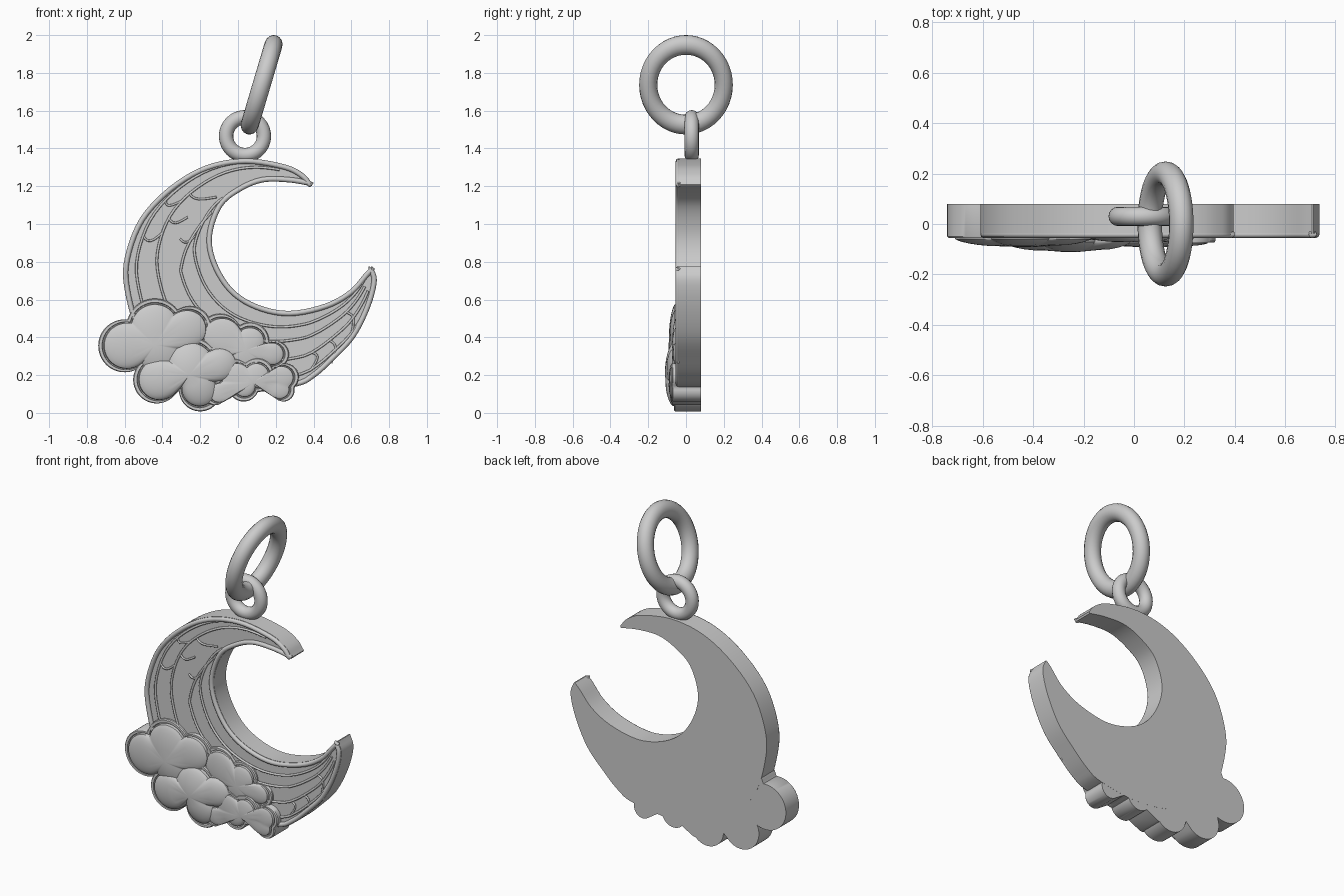
import bpy, bmesh, math
from mathutils import Vector

cube = bpy.data.objects.get("Cube")
if cube:
    bpy.data.objects.remove(cube, do_unlink=True)

BACK, FACE = .08, -.037

metal = bpy.data.materials.new("silver grey metal")
metal.use_nodes = True
metal.diffuse_color = (.6, .6, .6, 1)
metal.node_tree.nodes["Principled BSDF"].inputs["Base Color"].default_value = (.6, .6, .6, 1)


def finish(obj, angle=35):
    obj.data.materials.clear()
    obj.data.materials.append(metal)
    bpy.ops.object.select_all(action='DESELECT')
    obj.select_set(True)
    bpy.context.view_layer.objects.active = obj
    bpy.ops.object.shade_smooth_by_angle(angle=math.radians(angle))


def mesh_object(name, bm):
    bmesh.ops.recalc_face_normals(bm, faces=bm.faces[:])
    mesh = bpy.data.meshes.new(name)
    bm.to_mesh(mesh)
    bm.free()
    obj = bpy.data.objects.new(name, mesh)
    bpy.context.collection.objects.link(obj)
    finish(obj)
    return obj


def spline(points, steps=5):
    """Smooth open path through the points."""
    pts = [Vector(p) for p in points]
    pts = [2 * pts[0] - pts[1]] + pts + [2 * pts[-1] - pts[-2]]
    path = []
    for a, b, c, d in zip(pts, pts[1:], pts[2:], pts[3:]):
        for i in range(steps):
            t = i / steps
            path.append(b + (c - a) * t / 2 + (a - b * 2.5 + c * 2 - d / 2) * t * t
                        + ((b - c) * 3 + d - a) * t ** 3 / 2)
    return path + [pts[-2]]


def along(path, s):
    """Point at fraction s of the path length."""
    lengths = [(b - a).length for a, b in zip(path, path[1:])]
    left = s * sum(lengths)
    for a, b, size in zip(path, path[1:], lengths):
        if left <= size:
            return a.lerp(b, left / size)
        left -= size
    return path[-1]


def wire(name, path, radius, depth, closed=False):
    """Raised rounded line lying on the front face."""
    curve = bpy.data.curves.new(name, 'CURVE')
    curve.dimensions = '3D'
    curve.bevel_depth = radius
    curve.bevel_resolution = 2
    curve.use_fill_caps = True
    line = curve.splines.new('POLY')
    line.points.add(len(path) - 1)
    for point, p in zip(line.points, path):
        point.co = (p.x, depth, p.y, 1)
    line.use_cyclic_u = closed
    obj = bpy.data.objects.new(name, curve)
    bpy.context.collection.objects.link(obj)
    bpy.ops.object.select_all(action='DESELECT')
    obj.select_set(True)
    bpy.context.view_layer.objects.active = obj
    bpy.ops.object.convert(target='MESH')
    finish(bpy.context.object, 60)


# Crescent edges, both running from the upper tip to the right tip
outer = spline([(.395, 1.21), (.35, 1.265), (.25, 1.315), (.04, 1.347), (-.17, 1.31),
                (-.36, 1.2), (-.52, 1.03), (-.6, .82), (-.6, .65), (-.53, .42),
                (-.38, .25), (-.2, .15), (.05, .11), (.31, .14), (.41, .19),
                (.51, .28), (.62, .4), (.7, .56), (.735, .7), (.712, .775)])
inner = spline([(.39, 1.2), (.27, 1.22), (.13, 1.22), (.01, 1.17), (-.085, 1.09),
                (-.137, .94), (-.115, .8), (-.03, .66), (.1, .575), (.27, .54),
                (.46, .578), (.59, .65), (.67, .74), (.705, .775)])
outline = outer + inner[::-1]

# Crescent plate
bm = bmesh.new()
front = bm.faces.new([bm.verts.new((p.x, FACE, p.y)) for p in outline])
side = bmesh.ops.extrude_face_region(bm, geom=[front])
bmesh.ops.translate(bm, vec=(0, BACK - FACE, 0),
                    verts=[v for v in side['geom'] if isinstance(v, bmesh.types.BMVert)])
bmesh.ops.triangulate(bm, faces=[f for f in bm.faces if len(f.verts) > 4])
mesh_object("crescent_plate", bm)


# Raised rim just inside the outline
def inset(path, distance):
    result = []
    for i, p in enumerate(path):
        d = path[(i + 1) % len(path)] - path[i - 1]
        result.append(p + Vector((-d.y, d.x)).normalized() * distance)
    return result


wire("crescent_rim", inset(outline, .014), .014, FACE - .004, True)


# Engraved style bands and cross lines
def across(s, f):
    return along(outer, s).lerp(along(inner, s), f)


bands = [(.15, .06, .95), (.38, .07, .95), (.62, .3, .95), (.8, .25, .96)]
for i, (f, start, end) in enumerate(bands):
    path = []
    for k in range(61):
        t = k / 60
        # inner bands fan out from a shared point
        spread = min(1, t * 5) if i > 1 else 1
        path.append(across(start + (end - start) * t, .9 + (f - .9) * spread))
    wire(f"crescent_band_{i}", path, .007, FACE - .004)

cross_lines = [(.27, .15, .38), (.34, .15, .38), (.25, .38, .8), (.31, .38, .62),
               (.36, .62, .8), (.83, .0, .38), (.88, .15, .62), (.79, .15, .38)]
for i, (s, f0, f1) in enumerate(cross_lines):
    path = [across(s + .012 * math.sin(math.pi * k / 6), f0 + (f1 - f0) * k / 6)
            for k in range(7)]
    wire(f"cross_line_{i}", path, .006, FACE - .004)


# Puffy clouds: scalloped outline from round lobes, flat rim, groove and dome
def cloud(name, centre, lobes, rim, peak, count=144):
    c = Vector(centre)
    rays = []
    for i in range(count):
        a = math.tau * i / count
        d = Vector((math.cos(a), math.sin(a)))
        reach = 0
        for x, z, r in lobes:
            o = Vector((x, z)) - c
            m = o.dot(d)
            gap = r * r - (o.length_squared - m * m)
            if gap > 0:
                reach = max(reach, m + math.sqrt(gap))
        rays.append((d, reach))

    def puff(p):
        return max(math.sqrt(max(0, 1 - ((p.x - x) ** 2 + (p.y - z) ** 2) / r ** 2))
                   for x, z, r in lobes)

    bm = bmesh.new()
    # each ring: inset from edge, scale, dome amount, depth
    rings = [(0, 1, 0, BACK - .0005), (0, 1, 0, rim + .006), (.005, 1, 0, rim),
             (.02, 1, 0, rim), (.023, 1, 0, rim + .012), (.028, 1, 0, rim + .012)]
    rings += [(.028, t, 1, rim) for t in (.985, .95, .88, .78, .65, .5, .35, .18)]
    loops = []
    for gap, scale, dome, depth in rings:
        loop = []
        for d, reach in rays:
            p = c + d * (reach - gap) * scale
            rise = math.sqrt(1 - scale * scale) * (.6 + .4 * puff(p))
            loop.append(bm.verts.new((p.x, depth + dome * (peak - rim) * rise, p.y)))
        loops.append(loop)
    for a, b in zip(loops, loops[1:]):
        for i in range(count):
            j = (i + 1) % count
            bm.faces.new((a[i], a[j], b[j], b[i]))
    top = bm.verts.new((c.x, rim + (peak - rim) * (.6 + .4 * puff(c)), c.y))
    for i in range(count):
        bm.faces.new((loops[-1][i], loops[-1][(i + 1) % count], top))
    back = bm.faces.new(loops[0])
    bmesh.ops.triangulate(bm, faces=[back])
    mesh_object(name, bm)


cloud("cloud_right_back", (.04, .33),
      [(-.095, .41, .115), (.065, .38, .1), (.2, .31, .07), (.05, .3, .12)], -.052, -.075)
cloud("cloud_left", (-.44, .36),
      [(-.6, .355, .14), (-.44, .455, .15), (-.255, .45, .115), (-.42, .34, .15)],
      -.055, -.092)
cloud("cloud_middle", (-.26, .2),
      [(-.43, .175, .125), (-.25, .25, .15), (-.08, .26, .1), (-.2, .12, .112)],
      -.064, -.112)
cloud("cloud_right_front", (.08, .16),
      [(-.12, .1, .06), (-.02, .19, .095), (.1, .2, .09), (.25, .19, .072),
       (.03, .14, .08), (.24, .12, .06)], -.074, -.092)


# Hanging rings
def ring(name, location, rotation, major, minor, stretch=1):
    bpy.ops.mesh.primitive_torus_add(location=location, rotation=rotation, major_radius=major,
                                     minor_radius=minor, major_segments=48, minor_segments=16)
    obj = bpy.context.object
    obj.name = name
    obj.scale.x = stretch
    finish(obj, 60)


ring("small_ring", (.037, .03, 1.465), (math.pi / 2, 0, 0), .1, .038)
ring("large_ring", (.125, 0, 1.737), (0, math.radians(-73.5), 0), .2, .048, 1.1)
